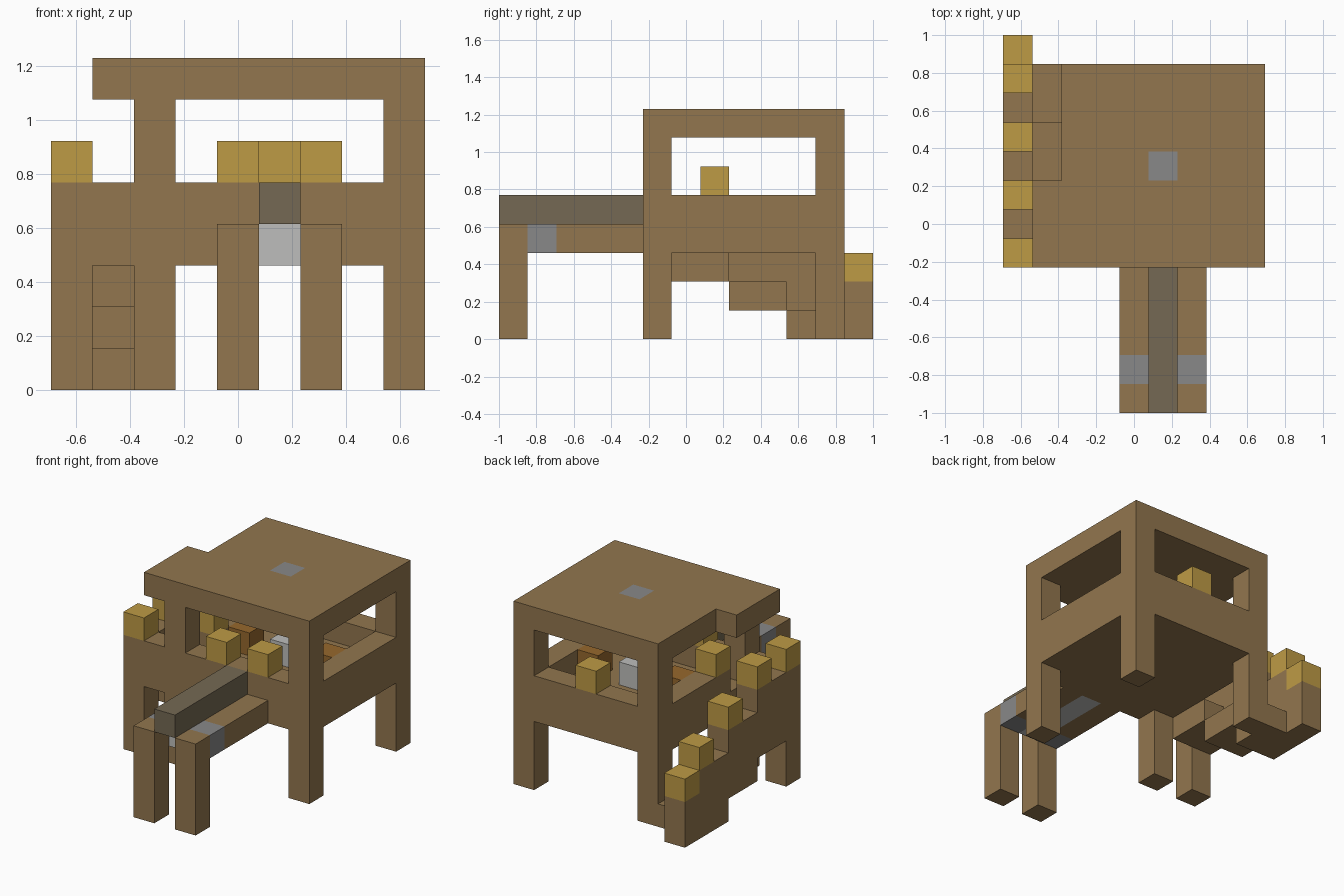
import bpy, bmesh
from math import radians
from mathutils import Vector
from itertools import product

cube = bpy.data.objects.get("Cube")
if cube:
    bpy.data.objects.remove(cube, do_unlink=True)

UNIT = 2 / 13                       # one block
ORIGIN = Vector((-4.5, -6.5, 0))    # grid corner in blocks


def material(name, *srgb):
    lin = [((c / 255 + 0.055) / 1.055) ** 2.4 for c in srgb] + [1]
    mat = bpy.data.materials.new(name)
    mat.use_nodes = True
    mat.diffuse_color = lin
    bsdf = mat.node_tree.nodes["Principled BSDF"]
    bsdf.inputs["Base Color"].default_value = lin
    bsdf.inputs["Roughness"].default_value = 0.9
    return mat


WOOD = material("wood brown", 146, 118, 78)
GOLD = material("lantern gold", 190, 155, 69)
BEAM = material("dark beam", 117, 105, 83)
STEEL = material("mid grey", 136, 136, 136)
SILVER = material("light grey", 190, 190, 188)
SEAT = material("seat orange", 150, 104, 45)


def cells(*boxes):
    """Block cells covered by boxes (x0, x1, y0, y1, z0, z1), ends included."""
    out = set()
    for x0, x1, y0, y1, z0, z1 in boxes:
        out |= set(product(range(x0, x1 + 1), range(y0, y1 + 1), range(z0, z1 + 1)))
    return out


def build(name, mat, blocks):
    """Outer skin of a set of block cells, with flat areas merged."""
    bm = bmesh.new()
    for cell in blocks:
        for axis, side in product(range(3), (0, 1)):
            near = list(cell)
            near[axis] += 2 * side - 1
            if tuple(near) in blocks:
                continue
            u, v = (axis + 1) % 3, (axis + 2) % 3
            ring = []
            for a, b in ((0, 0), (1, 0), (1, 1), (0, 1)):
                p = Vector(cell)
                p[axis] += side
                p[u] += a
                p[v] += b
                ring.append(bm.verts.new((p + ORIGIN) * UNIT))
            bm.faces.new(ring if side else ring[::-1])
    bmesh.ops.remove_doubles(bm, verts=bm.verts, dist=UNIT / 100)
    bmesh.ops.dissolve_limit(bm, angle_limit=radians(1), verts=bm.verts, edges=bm.edges)
    mesh = bpy.data.meshes.new(name)
    bm.to_mesh(mesh)
    bm.free()
    mesh.materials.append(mat)
    obj = bpy.data.objects.new(name, mesh)
    bpy.context.collection.objects.link(obj)


# Cabin: corner posts, floor, low walls and roof
for side, x in (("right", 2), ("left", 8)):
    for end, y in (("front", 5), ("back", 11)):
        build(f"{end}_{side}_leg", WOOD, cells((x, x, y, y, 0, 2)))
        build(f"{end}_{side}_post", WOOD, cells((x, x, y, y, 5, 6)))
doorway = cells((2, 2, 6, 6, 4, 4))
build("cabin_floor_and_walls", WOOD,
      cells((2, 8, 5, 11, 3, 4)) - cells((3, 7, 6, 10, 4, 4)) - doorway)
lamp = cells((5, 5, 8, 8, 7, 7))
build("roof", WOOD, cells((2, 8, 5, 11, 7, 7), (1, 1, 5, 7, 7, 7)) - lamp)
build("roof_lamp", STEEL, lamp)

# Furniture inside
build("pedestal", SILVER, cells((5, 5, 8, 8, 4, 4)))
for side, x in (("right", 3), ("left", 7)):
    build(f"{side}_seat", SEAT, cells((x, x, 8, 8, 4, 4)))

# Stairs and stepped side railing
for i in range(3):
    y = 10 - 2 * i
    build(f"stair_tread_{i + 1}", WOOD, cells((1, 1, y, y + 1, i, i)))
    build(f"railing_section_{i + 1}", WOOD, cells((0, 0, y, y + 1, i, i + 2)))
build("railing_end_post", WOOD, cells((0, 0, 12, 12, 0, 1)))
build("landing_post_and_wall", WOOD, cells((0, 0, 5, 5, 0, 4), (1, 1, 5, 5, 3, 4)))

# Lanterns on the railing and the window sills
lanterns = [(0, 12, 2), (0, 11, 3), (0, 9, 4), (0, 7, 5), (0, 5, 5),
            (2, 7, 5), (4, 5, 5), (6, 5, 5), (5, 11, 5)]
for i, spot in enumerate(lanterns):
    build(f"lantern_{i + 1}", GOLD, {spot})

# Front arm: two side rails on legs, grey core and dark top beam
for side, x in (("right", 4), ("left", 6)):
    build(f"arm_{side}_leg", WOOD, cells((x, x, 0, 0, 0, 3)))
    build(f"arm_{side}_rail", WOOD, cells((x, x, 2, 4, 3, 3)))
    build(f"arm_{side}_clamp", STEEL, cells((x, x, 1, 1, 3, 3)))
build("arm_core", SILVER, cells((5, 5, 1, 4, 3, 3)))
build("arm_top_beam", BEAM, cells((5, 5, 0, 4, 4, 4)))
